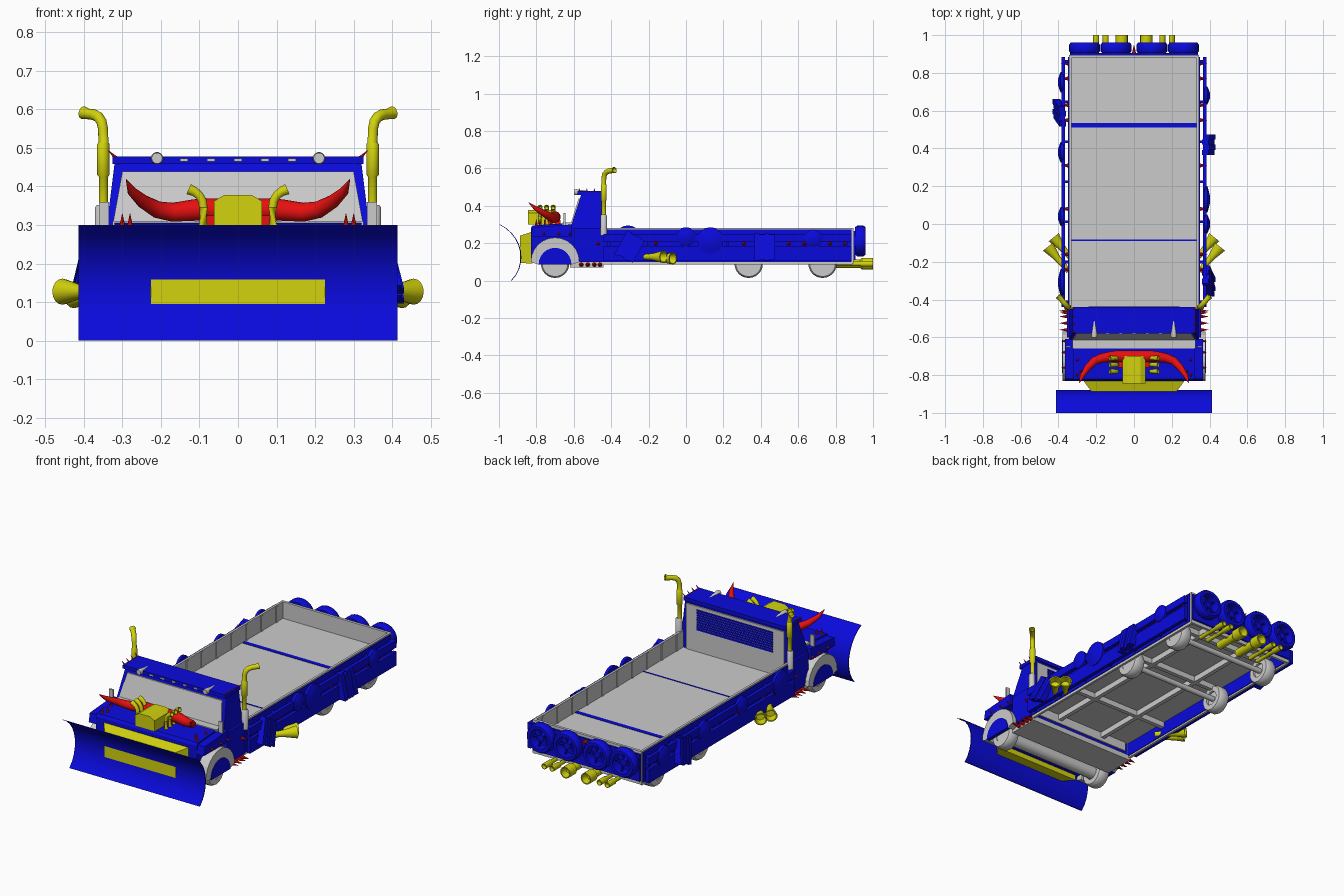
import bpy, bmesh, math
from mathutils import Vector, Matrix

if "Cube" in bpy.data.objects:
    bpy.data.objects.remove(bpy.data.objects["Cube"])

def mat(name, c):
    m = bpy.data.materials.new(name)
    m.diffuse_color = (*c, 1)
    m.use_nodes = True
    m.node_tree.nodes["Principled BSDF"].inputs["Base Color"].default_value = m.diffuse_color
    return m
BLUE, YEL, RED, GREY = mat("blue", (0.003, 0.003, 0.72)), mat("yellow", (0.65, 0.65, 0.004)), mat("red", (0.8, 0.005, 0.005)), None

def finish(name, bm, m, smooth=False):
    bmesh.ops.recalc_face_normals(bm, faces=bm.faces)
    me = bpy.data.meshes.new(name)
    bm.to_mesh(me)
    bm.free()
    ob = bpy.data.objects.new(name, me)
    bpy.context.collection.objects.link(ob)
    if m:
        me.materials.append(m)
    if smooth:
        bpy.ops.object.select_all(action='DESELECT')
        ob.select_set(True)
        bpy.context.view_layer.objects.active = ob
        bpy.ops.object.shade_smooth_by_angle(angle=math.radians(40))
    return ob

def loft(name, rings, m, smooth=False, loop=False):
    bm = bmesh.new()
    vs = [[bm.verts.new(p) for p in r] for r in rings]
    n = len(vs[0])
    pairs = list(zip(vs, vs[1:])) + ([(vs[-1], vs[0])] if loop else [])
    for a, b in pairs:
        for i in range(n):
            j = (i + 1) % n
            bm.faces.new((a[i], a[j], b[j], b[i]))
    if not loop:
        bm.faces.new(vs[0])
        bm.faces.new(vs[-1])
    return finish(name, bm, m, smooth)

def prism(name, prof, x0, x1, m, smooth=False):
    # (y, z) profile swept along x
    return loft(name, [[(x, y, z) for y, z in prof] for x in (x0, x1)], m, smooth)

def box(name, x0, x1, y0, y1, z0, z1, m=GREY):
    return prism(name, [(y0, z0), (y1, z0), (y1, z1), (y0, z1)], x0, x1, m)

def tube(name, pts, radii, m=GREY, n=14, hollow=False):
    pts = [Vector(p) for p in pts]
    rings = []
    def ring(c, d, r):
        q = d.to_track_quat('Z', 'Y')
        return [c + q @ Vector((r * math.cos(t * 2 * math.pi / n), r * math.sin(t * 2 * math.pi / n), 0)) for t in range(n)]
    for i, p in enumerate(pts):
        d = (pts[min(i + 1, len(pts) - 1)] - pts[max(i - 1, 0)]).normalized()
        rings.append(ring(p, d, radii[i]))
    if hollow:
        rings += [ring(pts[-1], d, radii[-1] * .82), ring(pts[-1] - d * radii[-1] * 1.2, d, radii[-1] * .65)]
    return loft(name, rings, m, True)

def spike(p, d, r=.008, l=.035):
    p = Vector(p)
    tube("spike", [p, p + Vector(d).normalized() * l], [r, .0004], RED, 8)

def annulus(name, c, axis, ro, ri, w, m, n=24):
    # ring of rectangular, slightly chamfered section around an axis
    q = Vector(axis).to_track_quat('Z', 'Y')
    sec = [(ri, -w), (ro * .9, -w), (ro, -w * .6), (ro, w * .6), (ro * .9, w), (ri, w)]
    rings = [[Vector(c) + q @ Vector((r * math.cos(a), r * math.sin(a), h)) for r, h in sec]
             for a in (i * 2 * math.pi / n for i in range(n))]
    return loft(name, rings, m, True, True)

# plow blade, and the yellow mount poking through it
front = [(-1, .30), (-.965, .28), (-.935, .252), (-.912, .222), (-.897, .19), (-.888, .158), (-.885, .125), (-.888, .095), (-.897, .06), (-.913, .028), (-.937, 0)]
prism("plow_blade", front + [(y + .005, z) for y, z in reversed(front)], -.413, .413, BLUE, True)
loft("plow_mount", [[(-a, y, z0), (a, y, z0), (a, y, z1), (-a, y, z1)] for a, y, z0, z1 in
     ((.225, -.888, .095, .24), (.275, -.82, .09, .262))], YEL)

# hood with a sloped nose
prism("hood", [(-.83, .12), (-.60, .12), (-.60, .305), (-.66, .305), (-.82, .295), (-.83, .28)], -.32, .32, BLUE)
box("hood_trim", -.325, .325, -.66, -.61, .27, .31)

# cab
box("cab_floor", -.34, .34, -.62, -.44, .07, .10)
box("cab_body", -.355, .355, -.60, -.45, .10, .28, BLUE)
def rect(x, y0, y1, z):
    return [(-x, y0, z), (x, y0, z), (x, y1, z), (-x, y1, z)]
loft("cab_upper", [rect(.343, -.62, -.45, .275), rect(.32, -.56, -.45, .46)], BLUE)
loft("windshield", [rect(.325, -.617, -.59, .30), rect(.30, -.575, -.55, .438)], GREY)
box("roof", -.325, .325, -.58, -.44, .458, .478, BLUE)
box("cab_back_panel", -.31, .31, -.45, -.443, .12, .445)
for i in range(9):
    box("louver", -.24, .24, -.445, -.438, .31 + i * .0135, .319 + i * .0135, BLUE)
for i in range(5):
    box("roof_marker", -.15 + i * .07, -.13 + i * .07, -.585, -.57, .465, .472)

# bed with its raised floor and the frame below
box("bed_floor", -.34, .34, -.45, .89, .172, .185)
box("bed_rear_stripe", -.33, .33, .51, .535, .18, .187, BLUE)
box("bed_front_stripe", -.33, .33, -.09, -.082, .18, .187, BLUE)
box("tailgate", -.345, .345, .88, .895, .09, .28)
box("tailgate_armor", -.34, .34, .895, .905, .11, .265, BLUE)
for x in (-.15, .15):
    box("chassis_beam", x - .012, x + .012, -.62, .88, .14, .173)
for y in (-.15, .335, .73):
    box("cross_beam", -.33, .33, y - .012, y + .012, .14, .173)
for y, r in ((-.70, .035), (.335, .015), (.73, .015)):
    tube("axle", [(-.32, y, .088), (.32, y, .088)], [r, r])

# engine block on the hood
box("engine_base", -.085, .085, -.76, -.67, .30, .325, RED)
loft("engine_block", [[(x, y, z) for x, z in ((-.062, .30), (.062, .30), (.062, .362), (.035, .378), (-.035, .378), (-.062, .362))]
     for y in (-.845, -.70)], YEL)
tube("horn_crossbar", [(-.1, -.70, .34), (.1, -.70, .34)], [.03, .03], RED)

# tyres on the tailgate with spoked hubs
for x in (-.262, -.095, .095, .262):
    c = (x, .932, .212)
    annulus("spare_tyre", c, (0, 1, 0), .082, .057, .028, BLUE)
    tube("spare_hub", [(x, .905, .212), (x, .94, .212)], [.022, .018], BLUE)
    for k in range(5):
        a = k * 2 * math.pi / 5
        tube("spare_spoke", [(x, .93, .212), (x + .06 * math.cos(a), .93, .212 + .06 * math.sin(a))], [.006, .006], BLUE, 6)
spike((0, .90, .25), (0, 1, 0), .012, .05)

for s in (-1, 1):
    # bed walls: grey core, blue plates, and stand-off armor bars on brackets
    box("bed_wall", s * .332, s * .345, -.45, .89, .085, .28)
    box("wall_panel", s * .345, s * .35, -.45, .885, .10, .272, BLUE)
    box("inner_skirt", s * .328, s * .333, -.44, .88, .095, .17, BLUE)
    box("lower_armor", s * .364, s * .384, -.44, .885, .105, .185, BLUE)
    box("upper_armor", s * .364, s * .384, -.44, .885, .208, .25, BLUE)
    for k in range(7):
        y = -.42 + k * .212
        box("armor_bracket", s * .345, s * .37, y, y + .015, .11, .25, BLUE)
    for k in range(10):
        box("wall_rib", s * .328, s * .333, -.4 + k * .135, -.385 + k * .135, .18, .275)
    # front fender: grey arch with blue half-disc guard
    arc = [(-.70 + .13 * math.cos(a), .10 + .13 * math.sin(a)) for a in (math.pi * i / 12 for i in range(13))]
    arc_in = [(-.70 + .088 * math.cos(a), .085 + .09 * math.sin(a)) for a in (math.pi * i / 12 for i in range(13))]
    prism("front_fender", arc + arc_in[::-1], s * .29, s * .378, GREY)
    prism("wheel_guard", arc_in, s * .362, s * .382, BLUE)
    prism("hood_side_armor", [(-.83, .235), (-.61, .235), (-.61, .30), (-.82, .285)], s * .31, s * .365, BLUE)
    # wheels
    for y, x in ((-.70, .32), (.335, .298), (.73, .298)):
        annulus("wheel_tyre", (s * x, y, .09), (1, 0, 0), .076, .04, .033, GREY)
        tube("wheel_hub", [(s * (x - .02), y, .09), (s * (x + .03), y, .09)], [.045, .042])
    # exhaust stacks
    tube("stack_base", [(s * .353, -.44, .24), (s * .353, -.44, .345), (s * .353, -.44, .352)], [.018, .018, .013])
    tube("stack_pipe", [(s * x, y, z) for x, y, z in ((.349, -.44, .35), (.349, -.44, .425), (.349, -.44, .43), (.349, -.44, .51),
         (.349, -.44, .515), (.350, -.439, .55), (.354, -.435, .568), (.362, -.426, .58), (.374, -.412, .586), (.39, -.394, .588), (.401, -.382, .591))],
         [.012, .012, .016, .016, .013, .013, .0135, .014, .014, .014, .017], YEL, 14, True)
    # side exhausts with flared ends
    for dx, dy, z in ((0, 0, .127), (-.03, .05, .118)):
        tube("side_exhaust", [(s * (.345 + dx), -.25 + dy, z), (s * (.39 + dx), -.20 + dy, z), (s * (.415 + dx), -.17 + dy, z),
             (s * (.455 + dx), -.12 + dy, z)], [.014, .016, .02, .034], YEL, 16, True)
    # rear exhausts
    for x, r in ((.065, .032), (.15, .016), (.2, .016)):
        tube("rear_exhaust", [(s * x, .80, .09), (s * x, .93, .09), (s * x, .94, .09), (s * x, 1.0, .09)],
             [r * .7, r * .7, r, r], YEL, 16, True)
    # bull horns
    tube("horn", [(s * x, y, z) for x, y, z in ((.08, -.70, .341), (.12, -.702, .338), (.17, -.71, .333), (.21, -.725, .34),
         (.245, -.76, .36), (.275, -.805, .387), (.29, -.842, .418))], [.03, .028, .025, .022, .018, .012, .001], RED)
    # engine headers
    for y in (-.71, -.745, -.78):
        tube("engine_header", [(s * .09, y, .30), (s * .09, y, .345), (s * .092, y, .362), (s * .10, y, .376),
             (s * .112, y, .386), (s * .128, y, .393)], [.011, .011, .011, .011, .012, .014], YEL, 12, True)
    # roof lamps
    tube("roof_lamp", [(s * .21, -.60, .473), (s * .21, -.585, .473), (s * .21, -.56, .473), (s * .21, -.50, .473)], [.014, .016, .012, .003])
    # mirrors
    box("mirror", s * .335, s * .36, -.655, -.645, .27, .36)
    # spikes
    for y in (-.46, -.49, -.525, -.56):
        spike((s * .34, y, .085), (s, 0, 0), .012, .055)
    for y in (-.47, -.24, -.16, .08, .31, .55, .63, .77, .85):
        spike((s * .348, y, .198), (s, 0, 0), .011, .04)
    for y in (-.76, -.68, -.62):
        spike((s * .36, y, .25), (s, 0, 0), .009, .025)
    for x, y in ((.30, -.80), (.28, -.78), (.30, -.72)):
        spike((s * x, y, .295), (0, 0, 1), .008, .035)
    for y in (-.57, -.53, -.49, -.45):
        spike((s * .305, y, .462), (s, 0, 1), .008, .045)

# round shields bolted to the walls: (side, y, z, radius)
for s, y, z, r in ((1, 0, .235, .05), (1, .13, .215, .07), (1, .68, .225, .048),
                   (-1, .75, .215, .055), (-1, .38, .215, .055), (-1, .04, .23, .05), (-1, -.31, .225, .07)):
    tube("shield", [(s * .372, y, z), (s * .388, y, z), (s * .394, y, z), (s * .402, y, z)], [r, r, r * .75, r * .3], BLUE, 20)

# ribbed armour patches, leaning outward at the bottom: (side, y, z, tilt)
for s, y, z, tilt in ((1, .42, .18, 0), (1, -.30, .18, -.5), (-1, .59, .185, .3)):
    for k in range(4):
        y0, h, o = -.055 + k * .0275, .072 - (k % 2) * .006, .006 * (k % 2)
        ob = loft("armor_plank", [[(s * x, yy, zz) for x, zz in ((.385 + o, -h), (.425 + o, -h), (.395 + o, h), (.36 + o, h))]
                  for yy in (y0, y0 + .0275)], BLUE)
        ob.matrix_world = Matrix.Translation((0, y, z)) @ Matrix.Rotation(tilt, 4, 'X')
